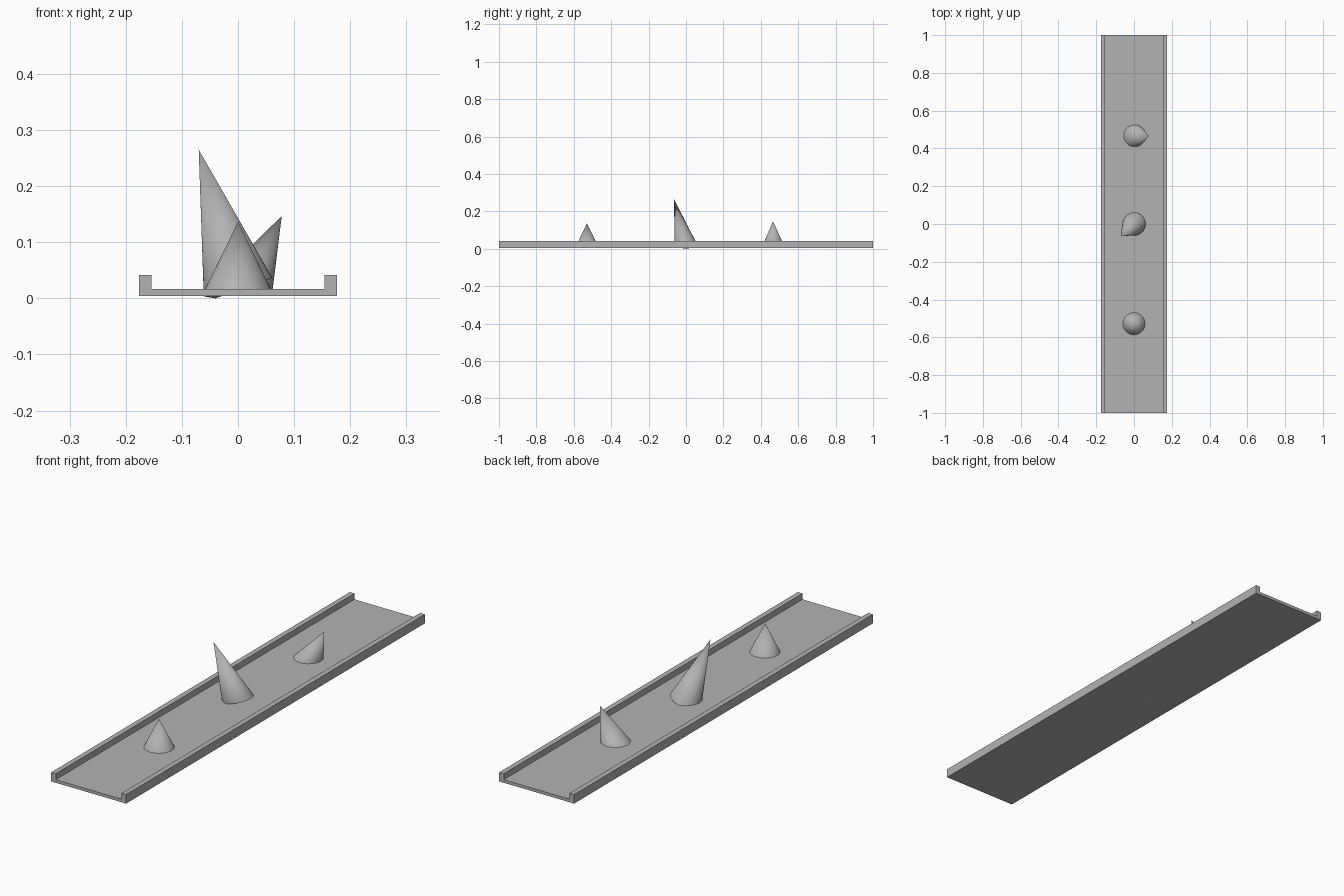
import bpy, bmesh, math

if "Cube" in bpy.data.objects:
    bpy.data.objects.remove(bpy.data.objects["Cube"])

grey = bpy.data.materials.new("light_grey")
grey.diffuse_color = (0.45, 0.45, 0.45, 1)
grey.use_nodes = True
grey.node_tree.nodes["Principled BSDF"].inputs["Base Color"].default_value = grey.diffuse_color


def add_object(name, bm):
    bmesh.ops.recalc_face_normals(bm, faces=bm.faces[:])
    mesh = bpy.data.meshes.new(name)
    bm.to_mesh(mesh)
    bm.free()
    mesh.materials.append(grey)
    obj = bpy.data.objects.new(name, mesh)
    bpy.context.collection.objects.link(obj)
    return obj


# Shallow channel: U-shaped profile extruded along y
half = [(0.176, 0.004), (0.176, 0.042), (0.154, 0.042), (0.154, 0.017)]
profile = half + [(-x, z) for x, z in reversed(half)]
bm = bmesh.new()
face = bm.faces.new([bm.verts.new((x, -1, z)) for x, z in profile])
ext = bmesh.ops.extrude_face_region(bm, geom=[face], use_keep_orig=True)
moved = [e for e in ext["geom"] if isinstance(e, bmesh.types.BMVert)]
bmesh.ops.translate(bm, verts=moved, vec=(0, 2, 0))
add_object("channel", bm)


# Leaning spike: round base, offset tip, closed underneath
def spike(name, y, tip, base_z, slope=0.0, under=None, radius=0.061, sides=48):
    bm = bmesh.new()
    ring = []
    for i in range(sides):
        a = 2 * math.pi * i / sides
        x = radius * math.cos(a)
        ring.append(bm.verts.new((x, y + radius * math.sin(a), base_z + slope * x)))
    top = bm.verts.new(tip)
    bottom = bm.verts.new(under or (0, y, base_z))
    for i in range(sides):
        a, b = ring[i], ring[(i + 1) % sides]
        bm.faces.new((a, b, top))
        bm.faces.new((b, a, bottom))
    obj = add_object(name, bm)
    bpy.ops.object.select_all(action='DESELECT')
    obj.select_set(True)
    bpy.context.view_layer.objects.active = obj
    bpy.ops.object.shade_smooth_by_angle(angle=math.radians(30))


spike("front_spike", -0.528, (0.0, -0.53, 0.136), 0.012)
spike("middle_spike", 0.0, (-0.07, -0.064, 0.265), 0.02, 0.27, (-0.04, 0.0, 0.0))
spike("back_spike", 0.467, (0.078, 0.465, 0.147), 0.01)
